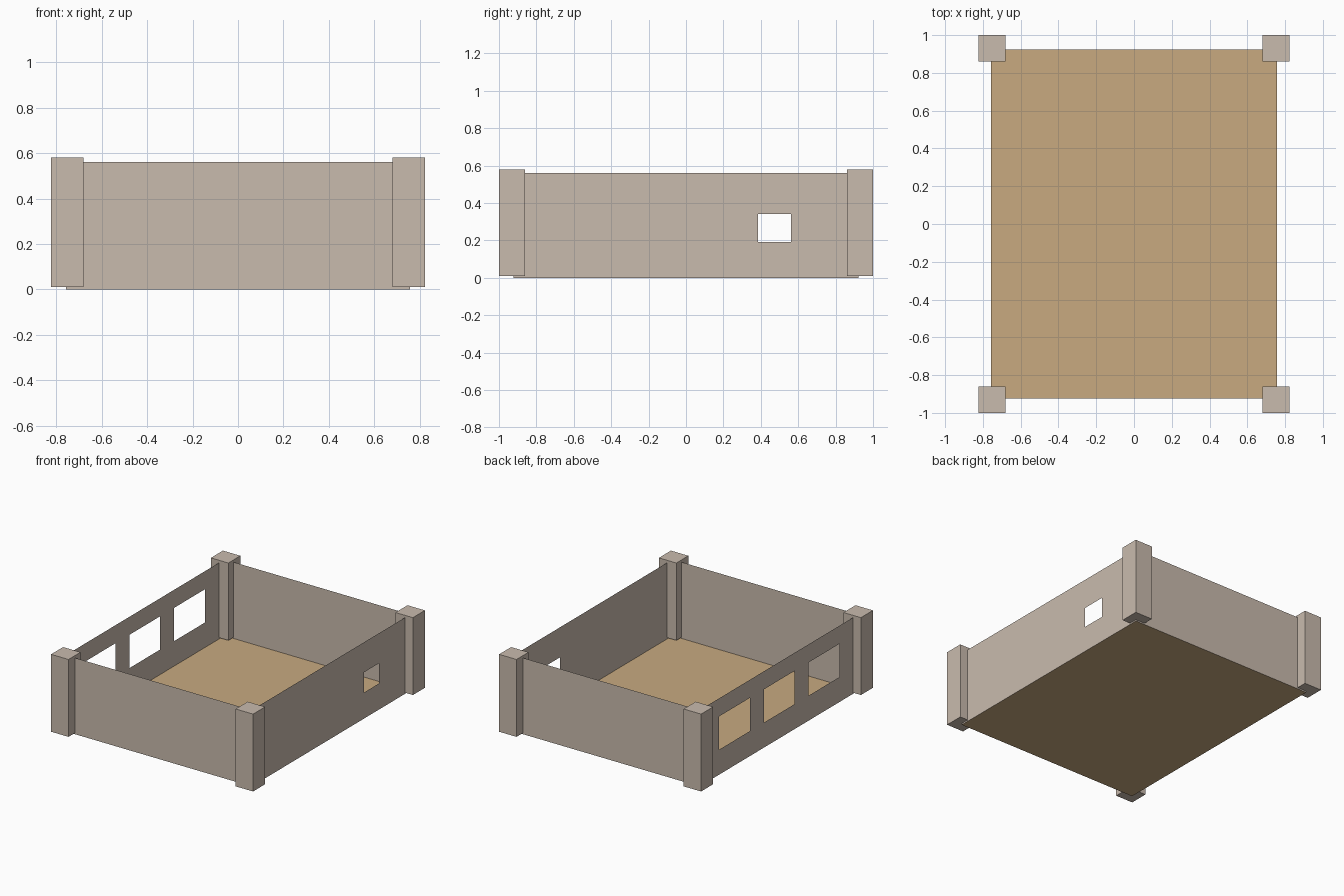
import bpy, bmesh

if "Cube" in bpy.data.objects:
    bpy.data.objects.remove(bpy.data.objects["Cube"])

HALF_X, HALF_Y, WALL_H = 0.757, 0.923, 0.562


def material(name, srgb):
    m = bpy.data.materials.new(name)
    lin = [((c / 255 + 0.055) / 1.055) ** 2.4 for c in srgb]
    m.diffuse_color = (*lin, 1)
    m.use_nodes = True
    m.node_tree.nodes["Principled BSDF"].inputs["Base Color"].default_value = m.diffuse_color
    return m


PLASTER = material("pale plaster", (201, 187, 174))
WOOD = material("tan floor", (200, 170, 128))


def finish(name, bm, mat):
    me = bpy.data.meshes.new(name)
    bm.to_mesh(me)
    bm.free()
    me.materials.append(mat)
    ob = bpy.data.objects.new(name, me)
    bpy.context.collection.objects.link(ob)
    return ob


def sheet(name, mat, half, place, u_cuts=(), z_cuts=(), top=WALL_H, bottom=0.0):
    """Thin sheet from -half to half; odd cells in both cut lists are openings."""
    us = [-half, *u_cuts, half]
    zs = [bottom, *z_cuts, top]
    bm = bmesh.new()
    grid = [[bm.verts.new(place(u, z)) for z in zs] for u in us]
    for i in range(len(us) - 1):
        for j in range(len(zs) - 1):
            if i % 2 and j % 2:
                continue
            bm.faces.new((grid[i][j], grid[i + 1][j], grid[i + 1][j + 1], grid[i][j + 1]))
    return finish(name, bm, mat)


# Floor
sheet("floor", WOOD, HALF_X, lambda u, v: (u, v, 0), top=HALF_Y, bottom=-HALF_Y)

# Plain front and back walls
sheet("front_wall", PLASTER, HALF_X, lambda u, z: (u, -HALF_Y, z))
sheet("back_wall", PLASTER, HALF_X, lambda u, z: (-u, HALF_Y, z))

# Right wall with one small window
sheet("right_wall", PLASTER, HALF_Y, lambda u, z: (HALF_X, u, z),
      (0.384, 0.562), (0.192, 0.341))

# Left wall with three larger windows
cuts = [c + s * 0.178 for c in (-0.525, -0.005, 0.517) for s in (-1, 1)]
sheet("left_wall", PLASTER, HALF_Y, lambda u, z: (-HALF_X, u, z),
      cuts, (0.184, 0.429))

# Corner posts
for sx, side in ((-1, "left"), (1, "right")):
    for sy, end in ((-1, "front"), (1, "back")):
        bm = bmesh.new()
        bmesh.ops.create_cube(bm, size=1)
        bmesh.ops.scale(bm, vec=(0.142, 0.14, 0.57), verts=bm.verts)
        bmesh.ops.translate(bm, vec=(sx * 0.752, sy * 0.93, 0.295), verts=bm.verts)
        finish(f"{end}_{side}_post", bm, PLASTER)
